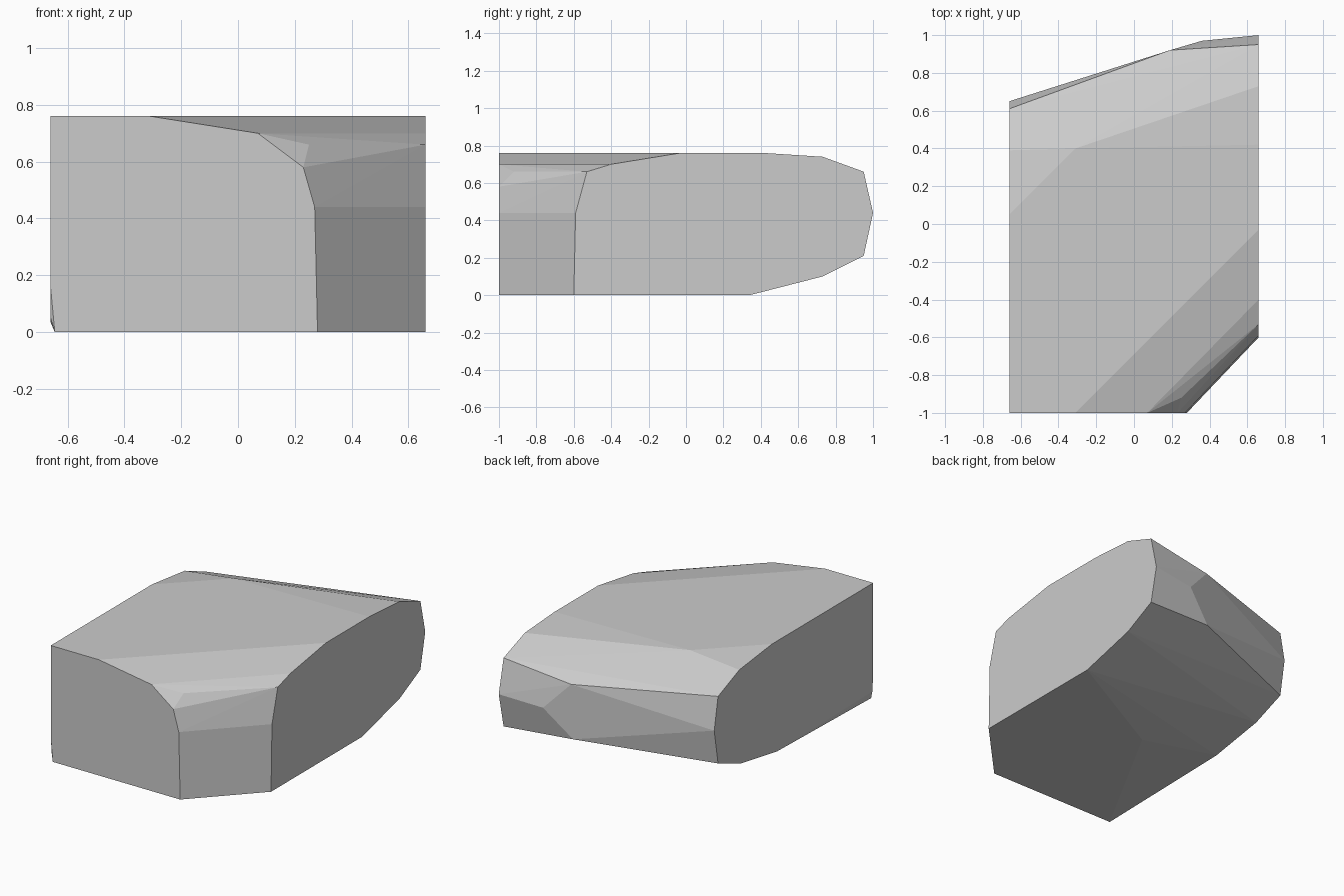
import bpy, bmesh, math

if "Cube" in bpy.data.objects:
    bpy.data.objects.remove(bpy.data.objects["Cube"])

# Outlines of the three cut sides of the stone
right_side = [(-.6, 0), (-.59, .44), (-.53, .66), (-.40, .70), (-.03, .76), (.42, .76),
              (.73, .74), (.95, .66), (1, .44), (.95, .21), (.73, .10), (.34, 0)]
left_side = [(-1, .16), (-.99, .05), (0, .035), (.38, .10), (.61, .19), (.65, .42),
             (.61, .63), (.39, .72), (.05, .76), (-1, .76)]
front_side = [(-.31, .76), (.07, .70), (.23, .58), (.27, .44), (.28, 0), (-.645, 0)]

# Worn corner points between the sides: back, front corner, top and underside
worn = [(.19, .92, .60), (.36, .97, .42), (.18, .915, .24),
        (.25, -.92, .66), (-.31, .40, .76), (-.15, -.10, 0)]

points = [(.66, y, z) for y, z in right_side]
points += [(-.66, y, z) for y, z in left_side]
points += [(x, -1, z) for x, z in front_side]
points += worn

# Stone block: faceted skin stretched over the outlines
bm = bmesh.new()
for p in points:
    bm.verts.new(p)
bmesh.ops.convex_hull(bm, input=bm.verts[:])
loose = [v for v in bm.verts if not v.link_faces]
bmesh.ops.delete(bm, geom=loose, context='VERTS')
bmesh.ops.dissolve_limit(bm, angle_limit=math.radians(1), verts=bm.verts[:], edges=bm.edges[:])
bmesh.ops.recalc_face_normals(bm, faces=bm.faces[:])

mesh = bpy.data.meshes.new("stone_block")
bm.to_mesh(mesh)
bm.free()
stone = bpy.data.objects.new("stone_block", mesh)
bpy.context.collection.objects.link(stone)

# Plain grey stone
grey = bpy.data.materials.new("stone_grey")
grey.diffuse_color = (.6, .6, .6, 1)
grey.use_nodes = True
grey.node_tree.nodes["Principled BSDF"].inputs["Base Color"].default_value = grey.diffuse_color
mesh.materials.append(grey)
